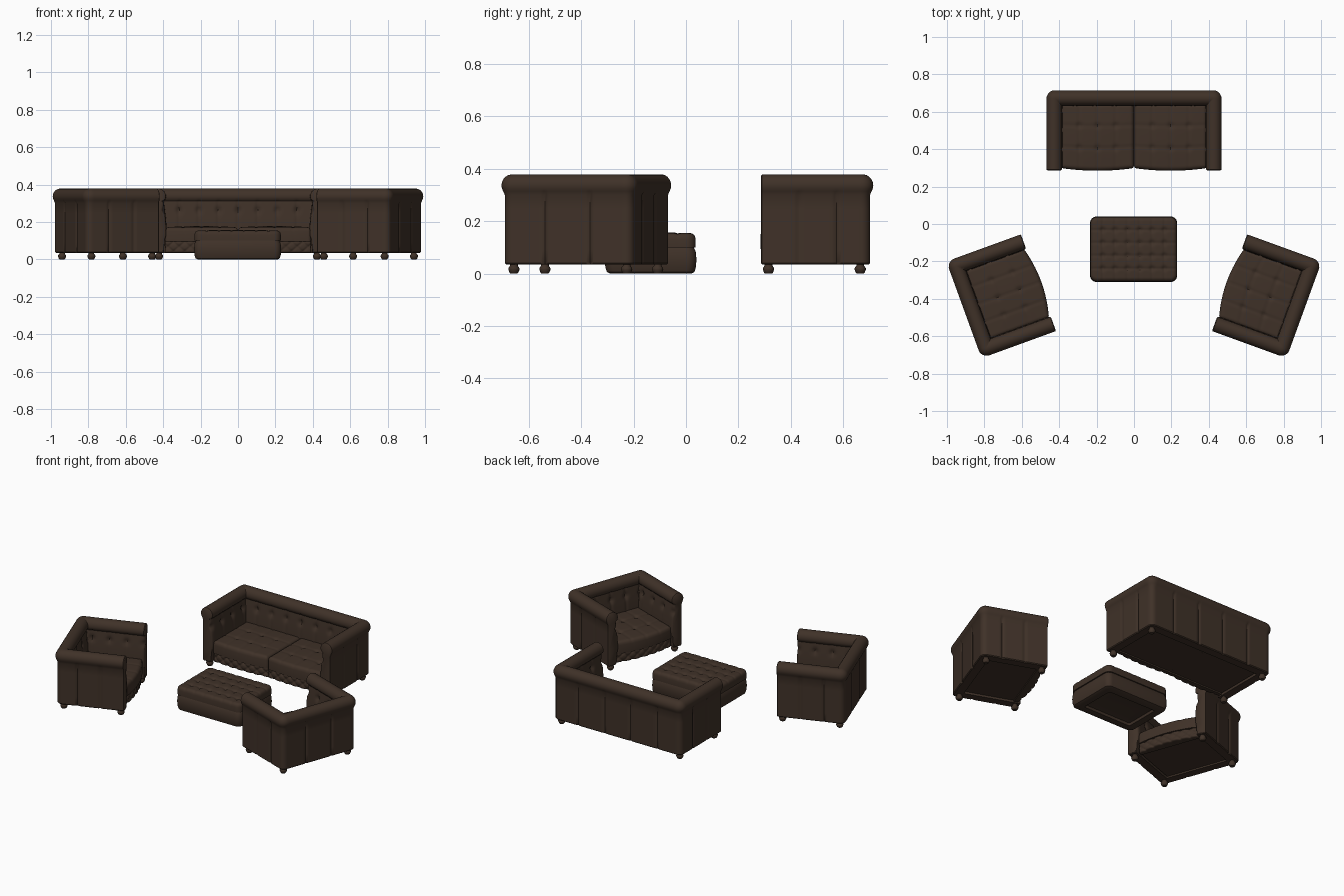
import bpy, bmesh, math
from mathutils import Matrix, Vector

if "Cube" in bpy.data.objects:
    bpy.data.objects.remove(bpy.data.objects["Cube"])

leather = bpy.data.materials.new("dark brown leather")
leather.diffuse_color = (0.05, 0.031, 0.021, 1)
leather.use_nodes = True
leather.node_tree.nodes["Principled BSDF"].inputs["Base Color"].default_value = leather.diffuse_color


def gauss(d, w):
    return math.exp(-(d / w) ** 2)


def finish(name, bm, matrix, angle=40):
    bmesh.ops.recalc_face_normals(bm, faces=bm.faces)
    me = bpy.data.meshes.new(name)
    bm.to_mesh(me)
    bm.free()
    me.materials.append(leather)
    me.polygons.foreach_set("use_smooth", [True] * len(me.polygons))
    me.set_sharp_from_angle(angle=math.radians(angle))
    ob = bpy.data.objects.new(name, me)
    bpy.context.collection.objects.link(ob)
    ob.matrix_basis = matrix
    return ob


def bridge(bm, rings, closed=True):
    for a, b in zip(rings, rings[1:]):
        n = len(a)
        for i in range(n if closed else n - 1):
            bm.faces.new((a[i], a[(i + 1) % n], b[(i + 1) % n], b[i]))


def tufted(name, matrix, hw, hd, z0, z1, cols=0, rows=0, diamond=False,
           bulge=0, lift=0, round_edge=0.022, corner=0.015, crown=0.006, nx=56, ny=48):
    """Padded block with buttons and creases on top, optional bowed front."""
    def spread(n):
        us = [2 * i / n - 1 for i in range(n + 1)]
        return [0.5 * u + 0.5 * math.sin(u * math.pi / 2) for u in us]

    def line_dist(p, half, count):
        pitch = 2 * half / (count + 1)
        i = min(count - 1, max(0, round(p / pitch + (count - 1) / 2)))
        return p - (i - (count - 1) / 2) * pitch

    def point(u, v):
        x, y = u * hw, v * hd
        s = min(hw - abs(x), hd - abs(y))
        z = z1 - crown + crown * (1 - u * u) * (1 - v * v)
        if s < round_edge:
            z -= round_edge - math.sqrt(max(0, round_edge ** 2 - (round_edge - s) ** 2))
        if diamond:
            px, py = 0.06, 0.05
            a, b = x / px + y / py, x / px - y / py
            da, db = abs(a - round(a)), abs(b - round(b))
            z -= 0.004 * max(gauss(da, 0.15), gauss(db, 0.15)) + 0.004 * gauss(math.hypot(da, db), 0.25)
        elif cols:
            dx, dy = line_dist(x, hw, cols), line_dist(y, hd, rows)
            z -= 0.003 * max(gauss(dx, 0.007), gauss(dy, 0.007)) + 0.009 * gauss(math.hypot(dx, dy), 0.013)
        # rounded plan corners
        qx = max(corner - hw, min(hw - corner, x))
        qy = max(corner - hd, min(hd - corner, y))
        d = Vector((x - qx, y - qy))
        if d.length > 1e-9:
            d *= max(abs(d.x), abs(d.y)) / d.length
        x, y = qx + d.x, qy + d.y
        bow = 1 - (x / hw) ** 2
        return x, y - bulge * bow * (0.5 - y / hd / 2), z + lift * bow

    bm = bmesh.new()
    us, vs = spread(nx), spread(ny)
    g = [[bm.verts.new(point(u, v)) for u in us] for v in vs]
    bridge(bm, g, closed=False)
    rim = g[0][:-1] + [r[-1] for r in g[:-1]] + g[-1][:0:-1] + [r[0] for r in g[:0:-1]]
    foot = [bm.verts.new((p.co.x, p.co.y, z0)) for p in rim]
    bridge(bm, [rim, foot])
    bm.faces.new(foot)
    return finish(name, bm, matrix)


def shell(name, matrix, hw, hd, back_panels):
    """Rolled back and arms: one profile carried round a U-shaped path."""
    prof = [(0.018, 0.035)] + [(0.013, 0.04 + 0.052 * i) for i in range(6)]
    for i in range(15):
        a = math.radians(212 - i * 232 / 14)
        prof.append((0.041 + 0.041 * math.cos(a), 0.337 + 0.042 * math.sin(a)))
    prof += [(0.07 + 0.016 * math.sin(i / 15 * math.pi / 2), 0.312 - 0.012 * i) for i in range(16)]
    prof += [(0.075, 0.1), (0.07, 0.035)]
    n_out = 7

    def shift(k, z, s, length, panels):
        if k < n_out:                                  # pleats on the outside
            pitch = length / panels
            d = s - pitch * (round(s / pitch - 0.5) + 0.5)
            fade = 1 if abs(s) < length / 2 - pitch / 2 else 0
            return 0.007 * gauss(d, 0.006) * fade if 0.05 < z < 0.3 or fade else 0
        if k > n_out + 14:                             # buttons on the inside
            d = s - 0.105 * round(s / 0.105)
            return -0.004 * gauss(d, 0.008) * (z > 0.13) - 0.012 * gauss(math.hypot(d, z - 0.262), 0.016)
        return 0

    def ring(k, d, z):
        pts, r = [], max(0.045 - d, 0.002)
        na, nb, flat = 44, int(hw * 220), hd - 0.045
        for i in range(na + 1):                        # right arm
            y = -hd + i / na * (hd + flat)
            off = d + shift(k, z, y, 2 * hd, 3)
            pts.append((hw - off, min(y, hd - d - r), z))
        for i in range(1, 6):                          # corner
            a = i / 6 * math.pi / 2
            pts.append((hw - d - r + r * math.cos(a), hd - d - r + r * math.sin(a), z))
        for i in range(nb // 2 + 1):                   # half of the back
            x = (hw - max(0.045, d + r)) * (1 - i / (nb // 2))
            off = d + shift(k, z, x, 2 * hw, back_panels)
            pts.append((x, hd - off, z))
        return pts + [(-x, y, z) for x, y, z in pts[-2::-1]]

    bm = bmesh.new()
    rings = [[bm.verts.new(p) for p in ring(k, d, z)] for k, (d, z) in enumerate(prof)]
    rings.append(rings[0])
    bridge(bm, rings, closed=False)
    caps = [bm.faces.new([r[e] for r in rings[:-1]]) for e in (0, -1)]
    bmesh.ops.recalc_face_normals(bm, faces=bm.faces)
    bmesh.ops.inset_individual(bm, faces=caps, thickness=0.005, depth=0.004)
    return finish(name, bm, matrix)


def lathe(name, matrix, prof, sides=12):
    bm = bmesh.new()
    rings = [[bm.verts.new((r * math.cos(2 * math.pi * i / sides), r * math.sin(2 * math.pi * i / sides), z))
              for i in range(sides)] for r, z in prof]
    bridge(bm, rings)
    bm.faces.new(rings[0])
    bm.faces.new(rings[-1])
    return finish(name, bm, matrix)


def seat_unit(name, place, hw, hd, cushions, panels, bow):
    shell(name + "_back_and_arms", place, hw, hd, panels)
    inner = hw - 0.077
    cw = inner / cushions
    for c in range(cushions):
        cx = -inner + cw * (2 * c + 1)
        y0, y1 = -hd + 0.008, hd - 0.07
        mid, half = (y0 + y1) / 2, (y1 - y0) / 2
        at = lambda y, z: place @ Matrix.Translation((cx, y, z))
        tufted(name + "_seat_cushion", at(mid, 0), cw, half, 0.095, 0.178, 3, 2, bulge=bow)
        # plain base, then the diamond-buttoned front apron
        tufted(name + "_seat_base", at(mid + 0.012, 0), cw, half - 0.012, 0.045, 0.11,
               bulge=bow, round_edge=0.004, corner=0.002, nx=16, ny=4)
        tufted(name + "_front_apron", at(-hd + 0.042, 0.067) @ Matrix.Rotation(math.pi / 2, 4, 'X'),
               cw, 0.031, 0, 0.03, diamond=True, lift=bow, round_edge=0.008, corner=0.003,
               crown=0.002, nx=90, ny=16)
    for sx in (-1, 1):
        for y in (-hd + 0.024, hd - 0.05):
            lathe(name + "_foot", place @ Matrix.Translation((sx * (hw - 0.046), y, 0)),
                  [(0.013, 0), (0.017, 0.004), (0.022, 0.016), (0.021, 0.022), (0.015, 0.03), (0.015, 0.04)])


# sofa and the two mirrored armchairs
seat_unit("sofa", Matrix.Translation((0, 0.503, 0)), 0.468, 0.212, 2, 5, 0.014)
for side, word in ((-1, "left"), (1, "right")):
    place = Matrix.Translation((side * 0.712, -0.387, 0)) @ Matrix.Rotation(math.radians(-side * 110), 4, 'Z')
    seat_unit(word + "_armchair", place, 0.275, 0.21, 1, 3, 0.028)

# ottoman: buttoned top over a softly bulging body with a recessed underside
place = Matrix.Translation((-0.002, -0.135, 0))
tufted("ottoman_top", place, 0.231, 0.172, 0.1, 0.158, 6, 4, corner=0.035, crown=0.004, nx=90, ny=70)
bm = bmesh.new()
rings = []
for inset, z in ((0.1, 0.02), (0.065, 0.015), (0.06, 0), (0.02, 0), (0.008, 0.006), (0.002, 0.025),
                 (0, 0.055), (0.003, 0.085), (0.01, 0.1), (0.02, 0.104)):
    r = max(0.035 - inset * 0.4, 0.01)
    ring = []
    for q, (sx, sy) in enumerate(((1, 1), (-1, 1), (-1, -1), (1, -1))):
        for i in range(7):
            a = (q + i / 6) * math.pi / 2
            ring.append(bm.verts.new((sx * (0.233 - inset - r) + r * math.cos(a),
                                      sy * (0.175 - inset - r) + r * math.sin(a), z)))
    rings.append(ring)
bridge(bm, rings)
bm.faces.new(rings[0])
bm.faces.new(rings[-1])
finish("ottoman_body", bm, place)
